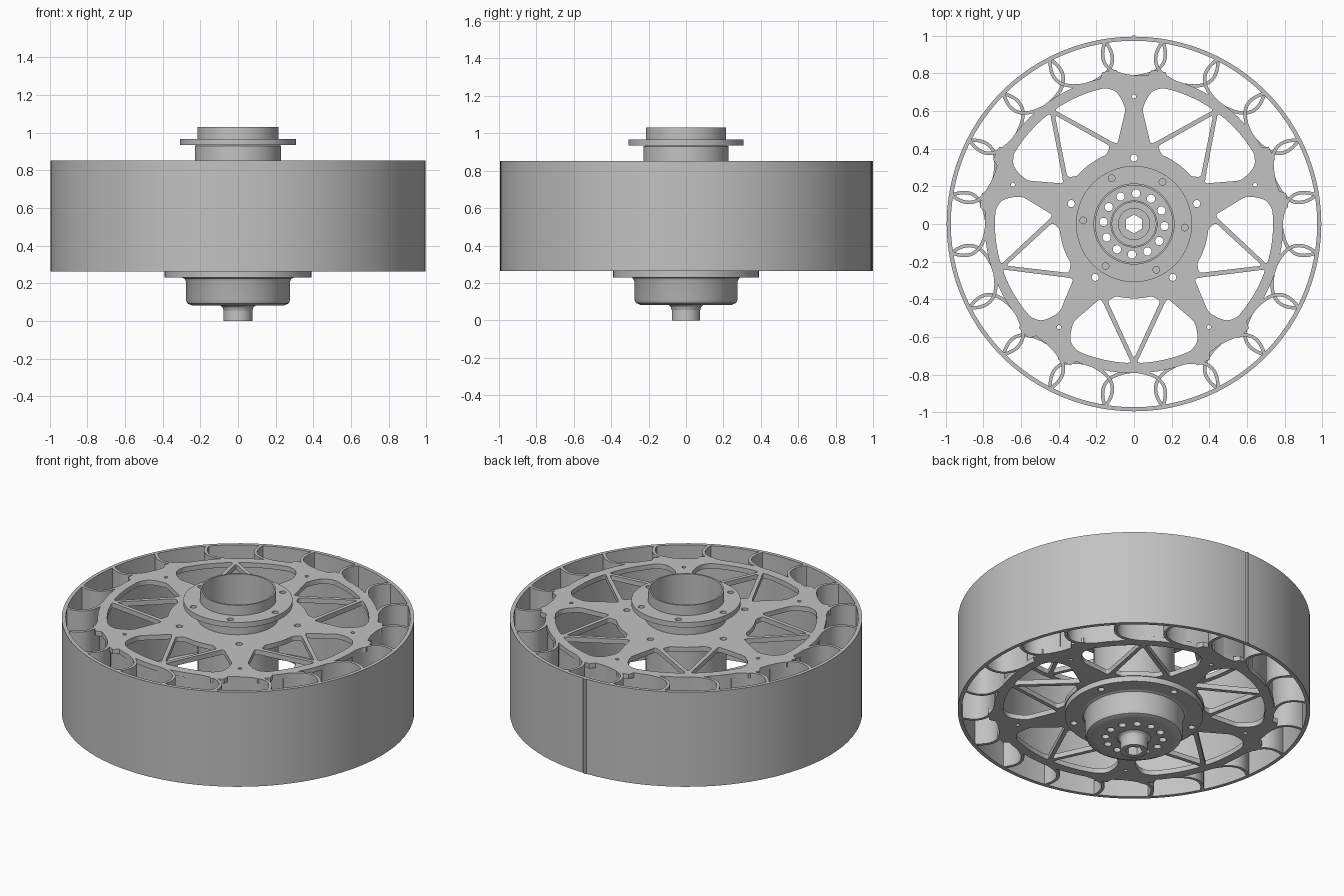
import bpy, bmesh
from math import sin, cos, pi, radians
from mathutils import Vector, Matrix

cube = bpy.data.objects.get("Cube")
if cube:
    bpy.data.objects.remove(cube, do_unlink=True)

GREY = (0.54, 0.54, 0.54, 1)
mat = bpy.data.materials.new("plain grey")
mat.use_nodes = True
mat.diffuse_color = GREY
mat.node_tree.nodes["Principled BSDF"].inputs["Base Color"].default_value = GREY

BOTTOM, TOP, MIDDLE = 0.264, 0.853, 0.56
SECTORS = 5
BLADES = 20


def polar(r, deg):
    return Vector((r * cos(radians(deg)), r * sin(radians(deg))))


def circle(r, centre=(0, 0), n=24, start=0):
    return [Vector(centre) + polar(r, start + 360 * i / n) for i in range(n)]


def hole_ring(r, count, size, start=0):
    return [circle(size, polar(r, start + 360 * i / count), 16) for i in range(count)]


def spin(points, deg):
    turn = Matrix.Rotation(radians(deg), 2)
    return [turn @ p for p in points]


def bezier(a, b, c, steps):
    ts = [k / steps for k in range(steps + 1)]
    return [a * (1 - t) ** 2 + b * (2 * t * (1 - t)) + c * t * t for t in ts]


def rounded(corners, size):
    """Round every corner of an outline; short edges get smaller rounding."""
    out = []
    for i, p in enumerate(corners):
        a, b = corners[i - 1] - p, corners[(i + 1) % len(corners)] - p
        d = min(size, a.length * 0.45, b.length * 0.45)
        out += bezier(p + a.normalized() * d, p, p + b.normalized() * d, 5)
    return out


def finish(name, mesh):
    obj = bpy.data.objects.new(name, mesh)
    bpy.context.collection.objects.link(obj)
    mesh.materials.clear()
    mesh.materials.append(mat)
    bpy.ops.object.select_all(action='DESELECT')
    obj.select_set(True)
    bpy.context.view_layer.objects.active = obj
    bpy.ops.object.shade_smooth_by_angle(angle=radians(30))


def plate(name, outlines, z0, z1):
    """Fill flat outlines (inner ones become holes) and give them thickness."""
    curve = bpy.data.curves.new(name, 'CURVE')
    curve.dimensions = '2D'
    curve.fill_mode = 'BOTH'
    curve.extrude = (z1 - z0) / 2
    for pts in outlines:
        s = curve.splines.new('POLY')
        s.points.add(len(pts) - 1)
        for sp, p in zip(s.points, pts):
            sp.co = (p.x, p.y, 0, 1)
        s.use_cyclic_u = True
    temp = bpy.data.objects.new(name + " outline", curve)
    bpy.context.collection.objects.link(temp)
    dg = bpy.context.evaluated_depsgraph_get()
    mesh = bpy.data.meshes.new_from_object(temp.evaluated_get(dg))
    bpy.data.objects.remove(temp, do_unlink=True)
    bm = bmesh.new()
    bm.from_mesh(mesh)
    bmesh.ops.remove_doubles(bm, verts=bm.verts, dist=1e-5)
    bmesh.ops.recalc_face_normals(bm, faces=bm.faces)
    bmesh.ops.translate(bm, verts=bm.verts, vec=(0, 0, (z0 + z1) / 2))
    bm.to_mesh(mesh)
    bm.free()
    finish(name, mesh)


def lathe(name, profile, n=96):
    """Turn a closed (radius, height) profile around the axle."""
    bm = bmesh.new()
    rings = [[bm.verts.new((*polar(r, 360 * i / n), z)) for i in range(n)] for r, z in profile]
    for a, b in zip(rings, rings[1:] + rings[:1]):
        for i in range(n):
            j = (i + 1) % n
            bm.faces.new((a[i], a[j], b[j], b[i]))
    bmesh.ops.recalc_face_normals(bm, faces=bm.faces)
    mesh = bpy.data.meshes.new(name)
    bm.to_mesh(mesh)
    bm.free()
    finish(name, mesh)


def tube(name, r0, r1, z0, z1):
    lathe(name, [(r0, z0), (r1, z0), (r1, z1), (r0, z1)])


# Outer band with its seam, and the inner rim
tube("outer_band", 0.972, 0.994, BOTTOM, TOP)
plate("band_seam", [[Vector(p) for p in
      ((-0.02, 0.985), (0.02, 0.985), (0.006, 1), (-0.006, 1))]], BOTTOM, TOP)
tube("inner_rim", 0.765, 0.785, BOTTOM + 0.01, TOP - 0.01)


# Curved spring blades, the lower layer mirrored
def blade(deg, side):
    middle = bezier(polar(0.78, 0), polar(0.83, 15), polar(0.98, 9), 14)
    edges = [[], []]
    for i, p in enumerate(middle):
        along = middle[min(i + 1, 14)] - middle[max(i - 1, 0)]
        across = Vector((-along.y, along.x)).normalized() * 0.009
        edges[0].append(p + across)
        edges[1].append(p - across)
    return [Vector((p.x * side, p.y)) for p in spin(edges[0] + edges[1][::-1], deg)]


for name, side, z0, z1 in (("upper_blades", 1, MIDDLE, TOP), ("lower_blades", -1, BOTTOM, MIDDLE)):
    plate(name, [blade(90 + 360 * i / BLADES, side) for i in range(BLADES)], z0, z1)


# Spoked side plates: rim with lugs, five arms, thin V struts between
def plate_edge():
    pts = []
    for k in range(SECTORS):
        arm = 90 + 72 * k
        for lug in (-1, 1):
            for off, r in ((-4, 0.79), (-2.6, 0.823), (2.6, 0.823), (4, 0.79)):
                pts.append(polar(r, arm + lug * 9.2 + off))
        pts += [polar(0.792, arm + 16 + 4 * j) for j in range(11)]
    return pts


def windows():
    side = [Vector(p) for p in ((0.425, 0.088), (0.61, 0.044), (0.67, 0.07))]
    side += [polar(0.715, 8)] + [polar(0.738, d) for d in range(12, 34, 3)]
    side += [polar(0.735, 34.8), Vector((0.436, 0.116))]
    flip = spin([Vector((p.x, -p.y)) for p in side][::-1], 72)
    centre = [polar(0.715, 36), polar(0.432, 17)]
    centre += [polar(0.395, d) for d in range(22, 51, 4)] + [polar(0.432, 55)]
    return [rounded(side, 0.025), rounded(flip, 0.025), rounded(centre, 0.018)]


def spoked_plate(name, z0, z1):
    cuts = [spin(w, 90 + 72 * k) for k in range(SECTORS) for w in windows()]
    holes = hole_ring(0.35, 5, 0.019, 90) + hole_ring(0.676, 5, 0.011, 90)
    plate(name, [plate_edge(), circle(0.215, n=64)] + cuts + holes, z0, z1)


spoked_plate("upper_plate", TOP - 0.03, TOP)
spoked_plate("lower_plate", BOTTOM, BOTTOM + 0.03)

# Hollow axle tube and its upper flange
lathe("axle_tube", [(0.205, BOTTOM), (0.228, BOTTOM), (0.228, 0.93), (0.215, 0.935),
                    (0.215, 1.03), (0.205, 1.03)])
plate("upper_flange", [circle(0.308, n=96), circle(0.21, n=64)]
      + hole_ring(0.27, 6, 0.018, 56), 0.935, 0.967)

# Lower cup: flange, rounded wall, drilled floor and hexagon socket
plate("cup_flange", [circle(0.39, n=96), circle(0.21, n=64)]
      + hole_ring(0.35, 5, 0.019, 90), 0.23, BOTTOM)
lathe("cup_wall", [(0.21, 0.245), (0.3, 0.232), (0.284, 0.225), (0.276, 0.21), (0.276, 0.112),
                   (0.268, 0.093), (0.245, 0.083), (0.21, 0.083)])
plate("cup_floor", [circle(0.22, n=64), circle(0.05, n=6, start=30)]
      + hole_ring(0.162, 12, 0.022, 86), 0.083, 0.115)
lathe("floor_step", [(0.116, 0.11), (0.125, 0.11), (0.125, 0.125), (0.116, 0.125)])
for name, r, z0, z1 in (("socket", 0.076, 0, 0.09), ("socket_top", 0.085, 0.11, 0.145)):
    plate(name, [circle(r, n=48), circle(0.05, n=6, start=30)], z0, z1)
lathe("socket_flare", [(0.07, 0.04), (0.076, 0.055), (0.082, 0.073), (0.098, 0.085), (0.07, 0.085)])
